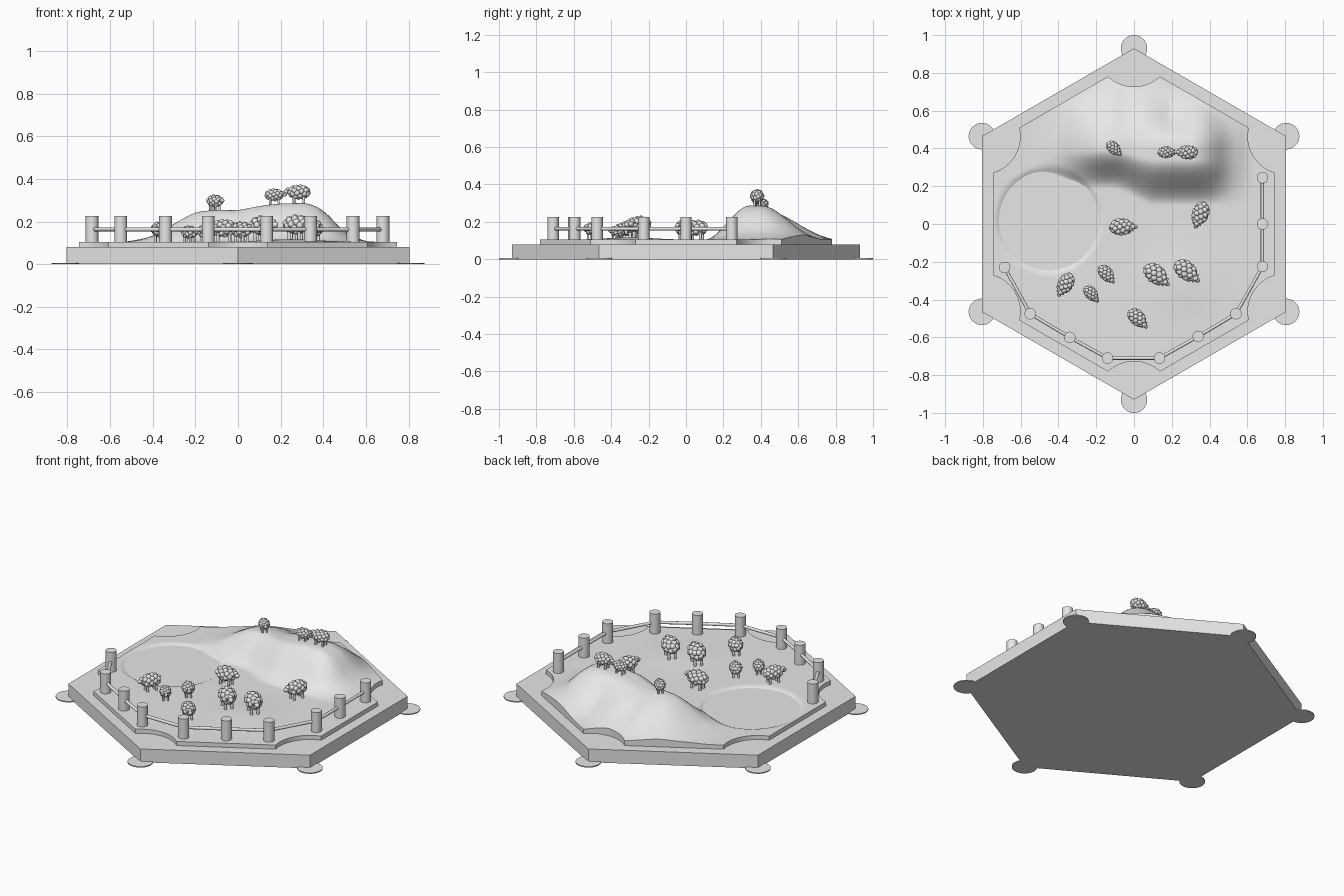
import bpy, bmesh, math
from mathutils import Matrix, Vector

cube = bpy.data.objects.get("Cube")
if cube:
    bpy.data.objects.remove(cube)

grey = bpy.data.materials.new("plain_grey")
grey.use_nodes = True
grey.diffuse_color = (0.8, 0.8, 0.8, 1)
grey.node_tree.nodes["Principled BSDF"].inputs["Base Color"].default_value = (0.8, 0.8, 0.8, 1)

BASE_R, BASE_TOP, GROUND = 0.93, 0.08, 0.105
POND = Vector((-0.45, 0.02))
POND_R = 0.27


def add_object(name, bm, smooth=True):
    mesh = bpy.data.meshes.new(name)
    bmesh.ops.recalc_face_normals(bm, faces=bm.faces)
    bm.to_mesh(mesh)
    bm.free()
    mesh.materials.append(grey)
    obj = bpy.data.objects.new(name, mesh)
    bpy.context.collection.objects.link(obj)
    if smooth:
        bpy.ops.object.select_all(action='DESELECT')
        obj.select_set(True)
        bpy.context.view_layer.objects.active = obj
        bpy.ops.object.shade_smooth_by_angle(angle=math.radians(40))
    return obj


def cylinder(bm, x, y, z0, z1, r, sides, turn=0.0):
    place = Matrix.Translation((x, y, (z0 + z1) / 2)) @ Matrix.Rotation(turn, 4, 'Z')
    bmesh.ops.create_cone(bm, cap_ends=True, segments=sides, radius1=r, radius2=r,
                          depth=z1 - z0, matrix=place)


def ball(bm, center, size, detail=2):
    place = Matrix.Translation(center) @ Matrix.Diagonal((*size, 1))
    bmesh.ops.create_icosphere(bm, subdivisions=detail, radius=1, matrix=place)


def ease(a, b, t):
    t = min(max((t - a) / (b - a), 0), 1)
    return t * t * (3 - 2 * t)


# Ridge line of the hill: x position and height above the meadow
CREST = [(-0.52, 0), (-0.4, 0.025), (-0.3, 0.085), (-0.2, 0.14), (-0.1, 0.15), (0, 0.147),
         (0.1, 0.168), (0.2, 0.18), (0.33, 0.182), (0.4, 0.15), (0.5, 0.045), (0.6, 0)]


def crest(x):
    for (x0, h0), (x1, h1) in zip(CREST, CREST[1:]):
        if x0 <= x <= x1:
            return h0 + (h1 - h0) * (x - x0) / (x1 - x0)
    return 0


def ground(x, y):
    # Average the ridge line over a short span to round it
    top = sum(crest(x + d * 0.015) for d in range(-2, 3)) / 5
    shift = ease(-0.12, 0.12, x)
    front = ease(0.19 - 0.09 * shift, 0.39 - 0.05 * shift, y)
    back = 1 - ease(0.4, 0.82 - 0.28 * max(x, 0), y)
    gully = 1 - 0.4 * math.exp(-((x - 0.2) / 0.06) ** 2) * ease(0.44, 0.6, y)
    ripple = 1 + 0.05 * math.sin(38 * x) * ease(0.45, 0.6, y)
    z = GROUND + top * front * back * gully * ripple
    # Gentle roll in the meadow
    z += 0.012 * math.exp(-((x - 0.25) ** 2 + (y + 0.3) ** 2) / 0.03)
    # Hollow for the pond
    d = (Vector((x, y)) - POND).length
    return z - 0.018 * (1 - ease(POND_R - 0.03, POND_R + 0.02, d))


def plate_radius(angle):
    # Hexagon edge, with a round bite taken out around each corner
    off = (angle - math.pi / 6) % (math.pi / 3)
    r = 0.745 / math.cos(off - math.pi / 6)
    near = min(off, math.pi / 3 - off)
    inside = 0.203 ** 2 - (BASE_R * math.sin(near)) ** 2
    if inside > 0:
        r = min(r, BASE_R * math.cos(near) - math.sqrt(inside))
    return r


# Hexagonal base
bm = bmesh.new()
cylinder(bm, 0, 0, 0, BASE_TOP, BASE_R, 6)
base = add_object("hex_base", bm, smooth=False)
xs = [v.co.y for v in base.data.vertices]
if max(xs) < BASE_R - 0.01:
    base.data.transform(Matrix.Rotation(math.pi / 6, 4, 'Z'))

# Thin round pads under the corners
bm = bmesh.new()
for k in range(6):
    a = math.radians(30 + 60 * k)
    cylinder(bm, BASE_R * math.cos(a), BASE_R * math.sin(a), 0, 0.006, 0.07, 40)
add_object("corner_pads", bm)

# Landscape plate with the hill
RINGS, STEPS = 64, 180
bm = bmesh.new()
center = bm.verts.new((0, 0, ground(0, 0)))
rings = []
for i in range(1, RINGS + 1):
    ring = []
    for j in range(STEPS):
        a = 2 * math.pi * j / STEPS
        r = plate_radius(a) * i / RINGS
        x, y = r * math.cos(a), r * math.sin(a)
        ring.append(bm.verts.new((x, y, ground(x, y))))
    rings.append(ring)
rings.append([bm.verts.new((v.co.x, v.co.y, BASE_TOP)) for v in rings[-1]])
for j in range(STEPS):
    k = (j + 1) % STEPS
    bm.faces.new((center, rings[0][j], rings[0][k]))
    for inner, outer in zip(rings, rings[1:]):
        bm.faces.new((inner[j], outer[j], outer[k], inner[k]))
bm.faces.new(rings[-1])
add_object("landscape", bm)

# Pond surface
bm = bmesh.new()
cylinder(bm, POND.x, POND.y, 0.085, 0.096, POND_R, 64)
add_object("pond", bm)

# Fence posts
POSTS = [(-0.685, -0.23), (-0.55, -0.475), (-0.34, -0.6), (-0.14, -0.71), (0.135, -0.71),
         (0.34, -0.595), (0.54, -0.475), (0.68, -0.225), (0.68, 0), (0.68, 0.245)]
bm = bmesh.new()
for x, y in POSTS:
    cylinder(bm, x, y, BASE_TOP, 0.225, 0.03, 32)
add_object("fence_posts", bm)

# Fence rails from post to post
bm = bmesh.new()
for p, q in zip(POSTS, POSTS[1:]):
    p, q = Vector((*p, 0.163)), Vector((*q, 0.163))
    turn = (q - p).to_track_quat('Z', 'Y').to_matrix().to_4x4()
    bmesh.ops.create_cone(bm, cap_ends=True, segments=16, radius1=0.009, radius2=0.009,
                          depth=(q - p).length, matrix=Matrix.Translation((p + q) / 2) @ turn)
add_object("fence_rails", bm)


def sheep_shape():
    # A sheep of length one, facing +x, with its feet at the origin
    bm = bmesh.new()
    ball(bm, (-0.05, 0, 0.45), (0.36, 0.22, 0.2), 3)
    count = 34
    for i in range(count):
        u = 1 - 2 * (i + 0.5) / count
        a = i * math.pi * (3 - math.sqrt(5))
        w = math.sqrt(1 - u * u)
        spot = (-0.05 + 0.34 * u, 0.21 * w * math.cos(a), 0.45 + 0.19 * w * math.sin(a))
        ball(bm, spot, (0.105, 0.105, 0.105))
    ball(bm, (0.4, 0, 0.47), (0.13, 0.085, 0.095))
    ball(bm, (0.36, 0, 0.56), (0.08, 0.09, 0.07))
    for side in (-1, 1):
        ball(bm, (0.36, side * 0.11, 0.5), (0.03, 0.06, 0.025))
        for x in (-0.23, 0.14):
            cylinder(bm, x, side * 0.11, 0, 0.4, 0.05, 12)
    return bm


# Flock: x, y, heading in degrees, length
FLOCK = [(-0.105, 0.4, -45, 0.105), (0.175, 0.38, 0, 0.105), (0.28, 0.38, 180, 0.125),
         (0.35, 0.05, 250, 0.15), (-0.06, -0.015, 0, 0.15), (-0.365, -0.32, 240, 0.14),
         (-0.145, -0.265, -50, 0.12), (-0.225, -0.37, -50, 0.11), (0.12, -0.27, -40, 0.165),
         (0.28, -0.25, -40, 0.165), (0.02, -0.5, -45, 0.135)]
for n, (x, y, heading, size) in enumerate(FLOCK):
    bm = sheep_shape()
    place = (Matrix.Translation((x, y, ground(x, y) - 0.004))
             @ Matrix.Rotation(math.radians(heading), 4, 'Z') @ Matrix.Scale(size, 4))
    bm.transform(place)
    add_object(f"sheep_{n + 1}", bm)
